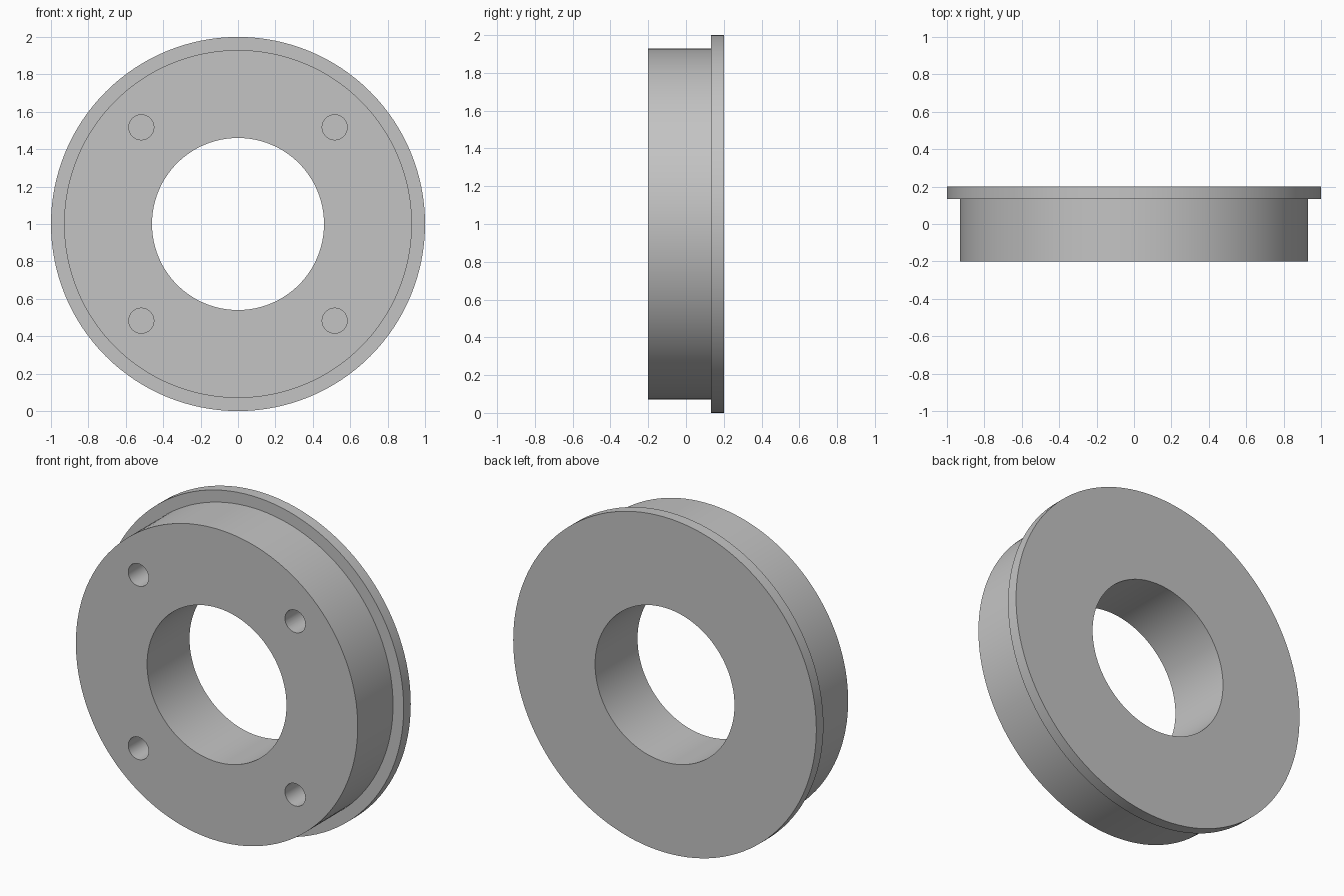
import bpy, bmesh
from math import cos, sin, tau, pi
from mathutils import Matrix

cube = bpy.data.objects.get("Cube")
if cube:
    bpy.data.objects.remove(cube, do_unlink=True)

SEGMENTS = 128
CENTRE_Z = 1.0

grey = bpy.data.materials.new("plain grey")
grey.use_nodes = True
colour = (0.55, 0.55, 0.55, 1)
grey.diffuse_color = colour
grey.node_tree.nodes["Principled BSDF"].inputs["Base Color"].default_value = colour


def make_object(name, bm):
    bmesh.ops.recalc_face_normals(bm, faces=bm.faces)
    mesh = bpy.data.meshes.new(name)
    bm.to_mesh(mesh)
    bm.free()
    mesh.materials.append(grey)
    obj = bpy.data.objects.new(name, mesh)
    bpy.context.collection.objects.link(obj)
    return obj


def lathe_y(name, profile):
    """Revolve a closed (radius, y) profile around the horizontal y axis."""
    bm = bmesh.new()
    rings = []
    for i in range(SEGMENTS):
        a = tau * i / SEGMENTS
        rings.append([bm.verts.new((r * cos(a), y, CENTRE_Z + r * sin(a)))
                      for r, y in profile])
    n = len(profile)
    for i, ring in enumerate(rings):
        following = rings[(i + 1) % SEGMENTS]
        for j in range(n):
            k = (j + 1) % n
            bm.faces.new((ring[j], ring[k], following[k], following[j]))
    return make_object(name, bm)


# Stepped ring: body in front, thin flange behind, straight bore
flanged_ring = lathe_y("flanged_ring", [
    (0.46, -0.2), (0.93, -0.2), (0.93, 0.133),
    (1.0, 0.133), (1.0, 0.2), (0.46, 0.2)])

# Four blind bolt holes in the front face
HOLE_RADIUS, HOLE_OFFSET, HOLE_DEPTH = 0.067, 0.517, 0.27
bm = bmesh.new()
for sx in (-1, 1):
    for sz in (-1, 1):
        place = Matrix.Translation((sx * HOLE_OFFSET, -0.2, CENTRE_Z + sz * HOLE_OFFSET))
        bmesh.ops.create_cone(
            bm, cap_ends=True, segments=48, radius1=HOLE_RADIUS, radius2=HOLE_RADIUS,
            depth=2 * HOLE_DEPTH, matrix=place @ Matrix.Rotation(pi / 2, 4, "X"))
cutter = make_object("bolt_hole_cutter", bm)
cutter.hide_render = True

cut = flanged_ring.modifiers.new("bolt holes", "BOOLEAN")
cut.operation = "DIFFERENCE"
cut.solver = "EXACT"
cut.object = cutter

bpy.ops.object.select_all(action="DESELECT")
flanged_ring.select_set(True)
bpy.context.view_layer.objects.active = flanged_ring
bpy.ops.object.modifier_apply(modifier=cut.name)
bpy.data.objects.remove(cutter, do_unlink=True)

# Smooth curved walls, crisp rims
bpy.ops.object.shade_smooth_by_angle(angle=pi / 6)
